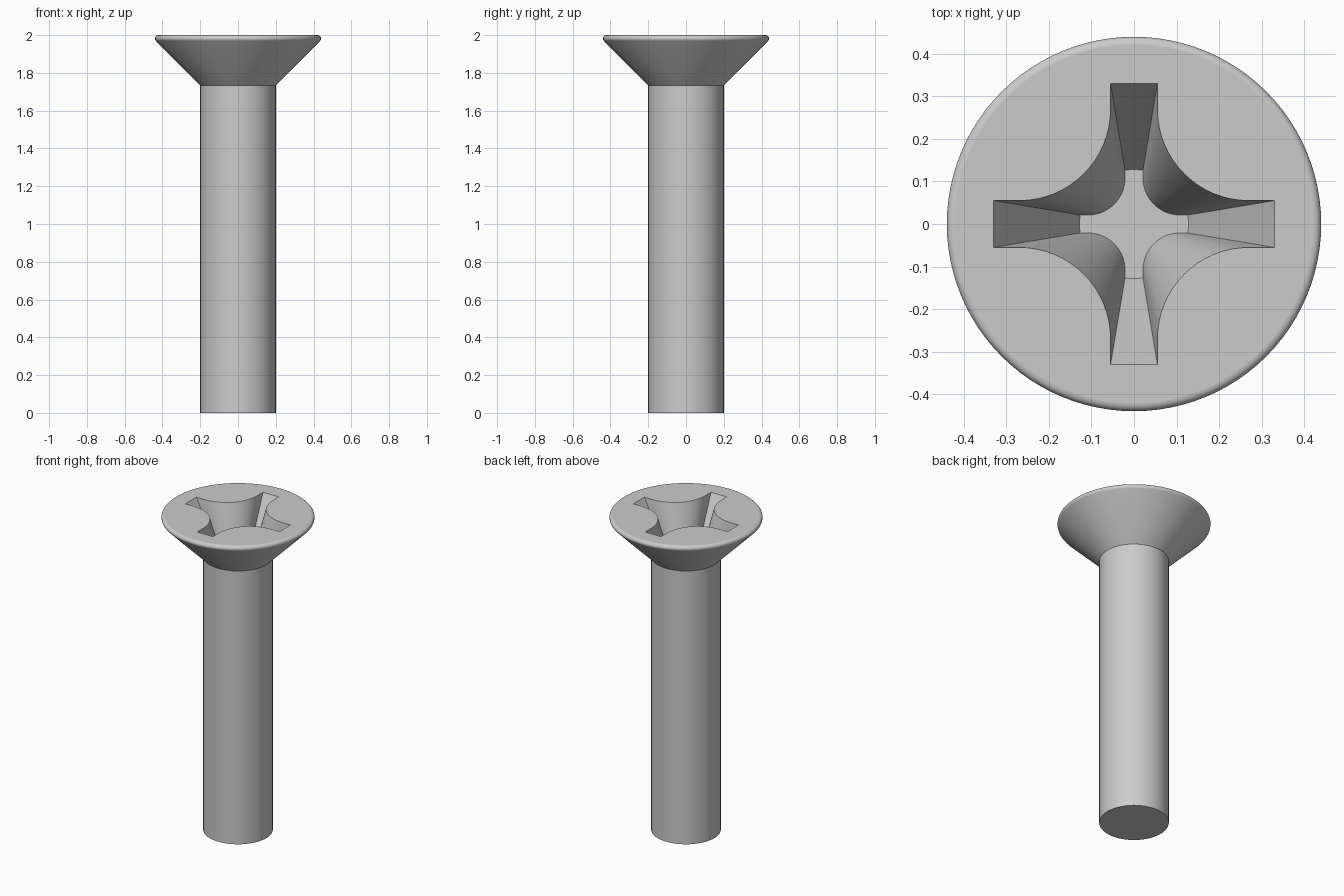
import bpy, bmesh, math

if "Cube" in bpy.data.objects:
    bpy.data.objects.remove(bpy.data.objects["Cube"])

SEG = 96


def mesh_from_loops(name, loops):
    """Skin a stack of equal-length loops and cap both ends."""
    bm = bmesh.new()
    rings = [[bm.verts.new(p) for p in loop] for loop in loops]
    for a, b in zip(rings, rings[1:]):
        n = len(a)
        for i in range(n):
            j = (i + 1) % n
            bm.faces.new((a[i], a[j], b[j], b[i]))
    bm.faces.new(rings[0][::-1])
    bm.faces.new(rings[-1])
    bmesh.ops.recalc_face_normals(bm, faces=bm.faces[:])
    mesh = bpy.data.meshes.new(name)
    bm.to_mesh(mesh)
    bm.free()
    obj = bpy.data.objects.new(name, mesh)
    bpy.context.collection.objects.link(obj)
    return obj


def circle(r, z):
    return [(r * math.cos(2 * math.pi * i / SEG), r * math.sin(2 * math.pi * i / SEG), z)
            for i in range(SEG)]


def cross(reach, width, start, round_tip):
    """Four-armed outline with concave corners between the arms."""
    quarter = []
    for i in range(5):
        y = width * (i / 2 - 1)
        quarter.append((math.sqrt(reach ** 2 - y ** 2) if round_tip else reach, y))
    radius = start - width
    for i in range(17):
        t = math.radians(270 - 90 * i / 16)
        quarter.append((start + radius * math.cos(t), start + radius * math.sin(t)))
    points = []
    for _ in range(4):
        points += quarter
        quarter = [(-y, x) for x, y in quarter]
    return points


# Shank and countersunk head with a rounded rim
profile = [(0.2, 0.0), (0.2, 1.734)]
for i in range(9):
    t = math.radians(-45 + 135 * i / 8)
    profile.append((0.422 + 0.018 * math.cos(t), 1.982 + 0.018 * math.sin(t)))
screw = mesh_from_loops("countersunk_screw", [circle(r, z) for r, z in profile])

# Tapered cross recess, extended above the head for a clean cut
DEPTH = 0.35
top = cross(0.33, 0.055, 0.27, False)
floor = cross(0.128, 0.021, 0.108, True)


def section(f):
    return [(a[0] + (b[0] - a[0]) * f, a[1] + (b[1] - a[1]) * f, 2 - DEPTH * f)
            for a, b in zip(top, floor)]


cutter = mesh_from_loops("recess_cutter", [section(1), section(-0.1)])
cutter.hide_render = True

cut = screw.modifiers.new("recess", 'BOOLEAN')
cut.operation = 'DIFFERENCE'
cut.solver = 'EXACT'
cut.object = cutter
bpy.context.view_layer.objects.active = screw
screw.select_set(True)
cutter.select_set(False)
bpy.ops.object.modifier_apply(modifier=cut.name)
bpy.data.objects.remove(cutter, do_unlink=True)

# Smooth curved walls, flat end faces
bpy.ops.object.shade_smooth_by_angle(angle=math.radians(30))
for p in screw.data.polygons:
    if abs(p.normal.z) > 0.999:
        p.use_smooth = False
